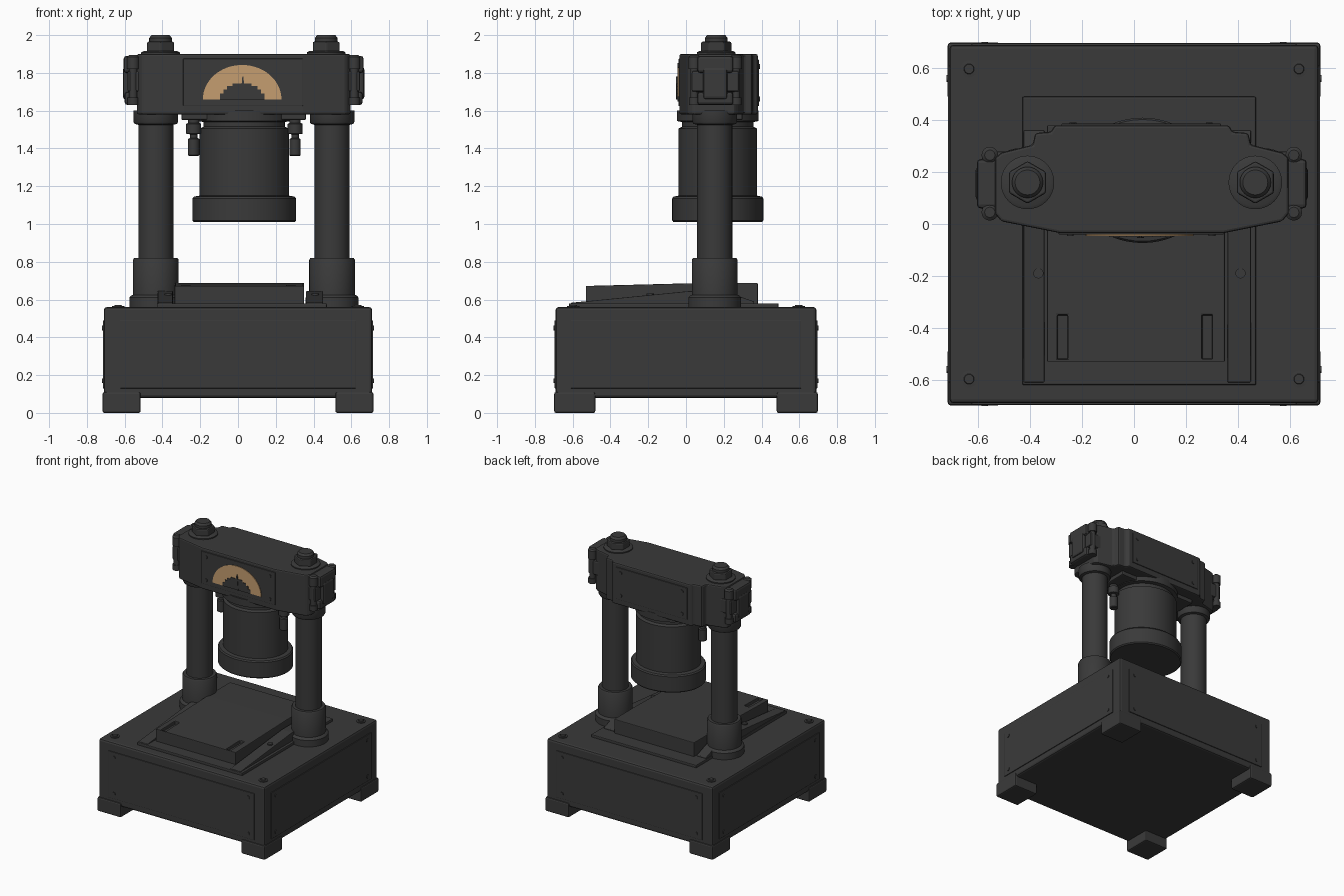
import bpy, bmesh
from math import sin, cos, pi

if "Cube" in bpy.data.objects:
    bpy.data.objects.remove(bpy.data.objects["Cube"])


def material(name, rgb):
    m = bpy.data.materials.new(name)
    m.diffuse_color = (*rgb, 1)
    m.use_nodes = True
    m.node_tree.nodes["Principled BSDF"].inputs["Base Color"].default_value = m.diffuse_color
    return m


DARK = material("dark_iron", (0.042, 0.042, 0.042))
TAN = material("dial_tan", (0.56, 0.34, 0.16))


def finish(name, bm, mat, bevel=0.0, smooth=False):
    bmesh.ops.recalc_face_normals(bm, faces=bm.faces)
    me = bpy.data.meshes.new(name)
    bm.to_mesh(me)
    bm.free()
    me.materials.append(mat)
    ob = bpy.data.objects.new(name, me)
    bpy.context.collection.objects.link(ob)
    if smooth:
        bpy.ops.object.select_all(action='DESELECT')
        ob.select_set(True)
        bpy.context.view_layer.objects.active = ob
        bpy.ops.object.shade_smooth_by_angle(angle=0.6)
    if bevel:
        mod = ob.modifiers.new("bevel", 'BEVEL')
        mod.width, mod.segments, mod.limit_method = bevel, 2, 'ANGLE'
    return ob


def prism(name, pts, axis, lo, hi, mat=DARK, bevel=0.0, smooth=False):
    """Extrude a 2D outline along an axis."""
    place = {'x': lambda a, b, h: (h, a, b), 'y': lambda a, b, h: (a, h, b),
             'z': lambda a, b, h: (a, b, h)}[axis]
    bm = bmesh.new()
    r0 = [bm.verts.new(place(a, b, lo)) for a, b in pts]
    r1 = [bm.verts.new(place(a, b, hi)) for a, b in pts]
    bm.faces.new(r0)
    bm.faces.new(r1)
    n = len(pts)
    for i in range(n):
        bm.faces.new((r0[i], r0[(i + 1) % n], r1[(i + 1) % n], r1[i]))
    return finish(name, bm, mat, bevel, smooth)


def rect(a0, a1, b0, b1):
    return [(a0, b0), (a1, b0), (a1, b1), (a0, b1)]


def box(name, x, y, z, bevel=0.005):
    return prism(name, rect(*x, *y), 'z', *z, bevel=bevel)


def ring(ca, cb, r, n=16, turn=0.0):
    return [(ca + r * cos(2 * pi * i / n + turn), cb + r * sin(2 * pi * i / n + turn)) for i in range(n)]


def lathe(name, x, y, profile, n=40, sy=1.0):
    """Revolve (radius, z) points about a vertical axis, closed at both ends."""
    bm = bmesh.new()
    rings = [[bm.verts.new((a, y + (b - y) * sy, z)) for a, b in ring(x, y, r, n)] for r, z in profile]
    for lo, hi in zip(rings, rings[1:]):
        for i in range(n):
            bm.faces.new((lo[i], lo[(i + 1) % n], hi[(i + 1) % n], hi[i]))
    bm.faces.new(rings[0])
    bm.faces.new(rings[-1])
    return finish(name, bm, DARK, smooth=True)


def panel(name, axis, a, b, face, out, rim=0.05):
    """Raised cover plate with four corner screws; out is the outward sign."""
    h = sorted((face - out * 0.01, face + out * 0.006))
    prism(name, rect(*a, *b), axis, *h, bevel=0.003)
    h = sorted((face, face + out * 0.011))
    for i, p in enumerate((a[0] + rim, a[1] - rim)):
        for j, q in enumerate((b[0] + rim * 0.8, b[1] - rim * 0.8)):
            prism(f"{name}_screw_{i}{j}", ring(p, q, 0.013, 12), axis, *h)


# --- base, feet, cover plates ---
box("base_body", (-0.71, 0.71), (-0.69, 0.69), (0.08, 0.56), 0.015)
for sx in (-1, 1):
    for sy in (-1, 1):
        box("foot", sorted((sx * 0.515, sx * 0.717)), sorted((sy * 0.48, sy * 0.698)), (0, 0.11), 0.01)
        lathe("corner_bolt", sx * 0.635, sy * 0.597,
              [(0.033, 0.55), (0.033, 0.565), (0.02, 0.566), (0.018, 0.572)], 16)
for s, n in ((-1, "front"), (1, "back")):
    panel(n + "_base_panel", 'y', (-0.625, 0.625), (0.13, 0.49), s * 0.69, s)
for s, n in ((-1, "left"), (1, "right")):
    panel(n + "_base_panel", 'x', (-0.61, 0.61), (0.13, 0.49), s * 0.71, s)

# --- bed: low plate, sloped side rails, slotted work slab ---
box("bed_plate", (-0.43, 0.47), (-0.62, 0.49), (0.55, 0.58), 0.006)
for n, x in (("left", (-0.425, -0.345)), ("right", (0.36, 0.45))):
    prism(n + "_bed_rail", [(-0.61, 0.57), (-0.61, 0.583), (0.02, 0.645), (0.2, 0.645), (0.36, 0.59), (0.36, 0.57)],
          'x', *x, bevel=0.004)
for x in (-0.368, 0.41):
    lathe("rail_pin", x, -0.19, [(0.02, 0.6), (0.02, 0.632)], 12)
slab = prism("work_slab", [(-0.53, 0.57), (-0.53, 0.672), (0.10, 0.688), (0.38, 0.688), (0.38, 0.57)],
             'x', -0.335, 0.35)
for x in (-0.275, 0.282):
    cut = box("slot_cutter", (x - 0.02, x + 0.02), (-0.52, -0.35), (0.65, 0.75), 0)
    cut.hide_render = True
    cut.hide_viewport = True
    cut.display_type = 'WIRE'
    mod = slab.modifiers.new("slot", 'BOOLEAN')
    mod.object, mod.operation, mod.solver = cut, 'DIFFERENCE', 'EXACT'
bev = slab.modifiers.new("bevel", 'BEVEL')
bev.width, bev.segments, bev.limit_method = 0.005, 2, 'ANGLE'

# --- columns with collars, nuts on top of the crosshead ---
for n, x, nx in (("left", -0.435, -0.41), ("right", 0.498, 0.467)):
    lathe(n + "_column", x, 0.152,
          [(0.14, 0.55), (0.14, 0.61), (0.132, 0.62), (0.121, 0.625), (0.121, 0.81), (0.115, 0.82),
           (0.093, 0.82), (0.093, 1.525), (0.112, 1.53), (0.118, 1.54), (0.118, 1.6)])
    lathe(n + "_washer", nx, 0.16, [(0.103, 1.89), (0.103, 1.908), (0.09, 1.915)])
    prism(n + "_hex_nut", ring(nx, 0.16, 0.082, 6, pi / 6), 'z', 1.91, 1.965, bevel=0.008)
    lathe(n + "_stud", nx, 0.16, [(0.06, 1.95), (0.06, 1.985), (0.048, 2.0)], 24)

# --- crosshead beam ---
CX = 0.03
half = [(0.315, -0.035), (0.54, 0.01), (0.565, 0.04), (0.565, 0.255), (0.54, 0.275),
        (0.42, 0.305), (0.41, 0.35), (0.35, 0.355), (0.335, 0.38)]
outline = [(CX + a, b) for a, b in half] + [(CX - a, b) for a, b in reversed(half)]
prism("crosshead_beam", outline, 'z', 1.58, 1.90, bevel=0.01)
panel("front_gauge_plate", 'y', (-0.29, 0.345), (1.625, 1.875), -0.035, -1, 0.045)
panel("back_beam_panel", 'y', (-0.28, 0.335), (1.625, 1.87), 0.38, 1, 0.045)

# --- end brackets: stepped blocks with vertical pins ---
for s, n in ((-1, "left"), (1, "right")):
    def span(a, b):
        return sorted((CX + s * a, CX + s * b))
    box(n + "_bracket_top", span(0.5, 0.635), (0.06, 0.25), (1.80, 1.89), 0.015)
    box(n + "_bracket_middle", span(0.5, 0.615), (0.03, 0.28), (1.70, 1.81), 0.01)
    box(n + "_bracket_bottom", span(0.5, 0.63), (0.06, 0.25), (1.63, 1.70), 0.015)
    box(n + "_bracket_lug", span(0.5, 0.64), (0.09, 0.22), (1.66, 1.83), 0.015)
    for y in (0.045, 0.265):
        lathe(n + "_bracket_pin", CX + s * 0.585, y,
              [(0.03, 1.63), (0.03, 1.67), (0.022, 1.67), (0.022, 1.82), (0.032, 1.82), (0.032, 1.885), (0.02, 1.895)], 16)

# --- dial: tan half disc, stepped dark hub and needle ---
DX, DZ = 0.022, 1.66


def arch(rx, rz, n):
    return [(DX + rx * cos(pi * i / n), DZ + rz * sin(pi * i / n)) for i in range(n + 1)]


prism("dial_face", arch(0.208, 0.182, 32), 'y', -0.046, -0.038, TAN)
hub = []
for w, h in ((0.118, 0.03), (0.1, 0.052), (0.08, 0.07), (0.05, 0.085)):
    hub += [(w, hub[-1][1] if hub else 0.0), (w, h)]
prism("dial_hub", [(DX + w, DZ + h) for w, h in hub] + [(DX - w, DZ + h) for w, h in reversed(hub)],
      'y', -0.05, -0.042)
prism("dial_needle", [(DX - 0.01, DZ), (DX + 0.016, DZ), (DX + 0.007, DZ + 0.12), (DX + 0.001, DZ + 0.12)],
      'y', -0.053, -0.044)

# --- ram cylinder (slightly oval) and its mount ---
lathe("ram_cylinder", 0.033, 0.168,
      [(0.266, 1.01), (0.274, 1.018), (0.274, 1.135), (0.266, 1.145), (0.237, 1.15), (0.237, 1.505),
       (0.215, 1.515), (0.215, 1.54), (0.245, 1.545), (0.245, 1.6)], 56, 0.88)
box("ram_mount", (-0.30, 0.36), (0.04, 0.30), (1.55, 1.60), 0.008)

# --- hydraulic fittings beside the cylinder ---
for n, x in (("left", -0.235), ("right", 0.302)):
    lathe(n + "_fitting", x, 0.13,
          [(0.024, 1.36), (0.03, 1.365), (0.03, 1.45), (0.02, 1.455), (0.02, 1.475), (0.04, 1.478),
           (0.04, 1.53), (0.03, 1.535), (0.03, 1.58)], 16)
